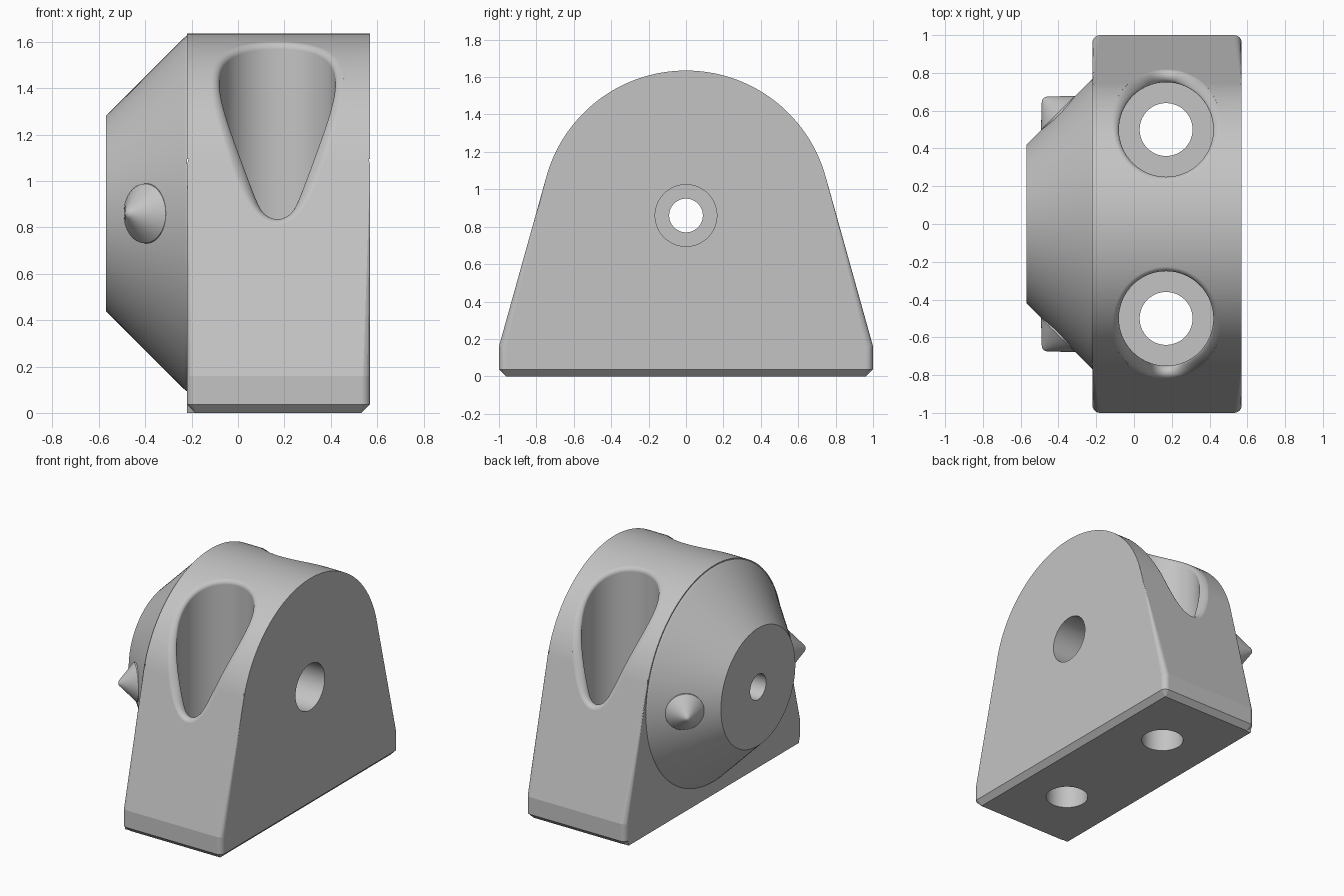
import bpy, bmesh
from math import sin, cos, tan, pi, sqrt, acos, atan2, hypot
from mathutils import Matrix, Vector

old = bpy.data.objects.get("Cube")
if old:
    bpy.data.objects.remove(old)

# Main dimensions
X0, X1 = -0.22, 0.57            # thickness of the block
AXIS_Z, ARC = 0.86, 0.775       # centre and radius of the rounded top
KNEE = 0.16                     # height where the sides start to lean
FILLET, SIDES = 0.035, 96
lean = atan2(KNEE - AXIS_Z, 1) + acos(ARC / hypot(1, AXIS_Z - KNEE))
tan_y, tan_z = ARC * cos(lean), AXIS_Z + ARC * sin(lean)

grey = bpy.data.materials.new("plain grey")
grey.use_nodes = True
colour = (0.55, 0.55, 0.55, 1)
grey.diffuse_color = colour
grey.node_tree.nodes["Principled BSDF"].inputs["Base Color"].default_value = colour


def finish(name, bm):
    bmesh.ops.recalc_face_normals(bm, faces=bm.faces[:])
    mesh = bpy.data.meshes.new(name)
    bm.to_mesh(mesh)
    bm.free()
    mesh.materials.append(grey)
    ob = bpy.data.objects.new(name, mesh)
    bpy.context.collection.objects.link(ob)
    return ob


def loft(rings):
    """Skin a list of equal point rings and cap both ends."""
    bm = bmesh.new()
    rows = [[bm.verts.new(p) for p in ring] for ring in rings]
    n = len(rows[0])
    for a, b in zip(rows, rows[1:]):
        for i in range(n):
            j = (i + 1) % n
            bm.faces.new((a[i], a[j], b[j], b[i]))
    bm.faces.new(rows[0])
    bm.faces.new(rows[-1])
    return bm


def lathe(name, profile, origin, direction):
    """Turn (radius, distance) points around a direction."""
    place = Matrix.Translation(origin) @ Vector(direction).to_track_quat('Z', 'Y').to_matrix().to_4x4()
    rings = [[place @ Vector((r * cos(2 * pi * i / SIDES), r * sin(2 * pi * i / SIDES), h))
              for i in range(SIDES)] for r, h in profile]
    return finish(name, loft(rings))


def select_only(ob):
    bpy.ops.object.select_all(action='DESELECT')
    ob.select_set(True)
    bpy.context.view_layer.objects.active = ob


def combine(ob, other, operation):
    mod = ob.modifiers.new("combine", 'BOOLEAN')
    mod.operation, mod.solver, mod.object = operation, 'EXACT', other
    select_only(ob)
    bpy.ops.object.modifier_apply(modifier=mod.name)
    bpy.data.objects.remove(other)


def smooth(ob):
    select_only(ob)
    bpy.ops.object.shade_smooth_by_angle(angle=0.45)


def skin_height(y):
    """Height of the outer skin of the block at y."""
    y = abs(y)
    if y < tan_y:
        return AXIS_Z + sqrt(ARC ** 2 - y ** 2)
    return tan_z + (y - tan_y) * (KNEE - tan_z) / (1 - tan_y)


# Block: arched profile, rounded rims, chamfered foot
steps = 72
arc = [(ARC * cos(a), AXIS_Z + ARC * sin(a))
       for a in (lean + (pi - 2 * lean) * i / steps for i in range(steps + 1))]
outline = [(1, 0), (1, KNEE)] + arc + [(-1, KNEE), (-1, 0)]
bm = loft([[(x, y, z) for y, z in outline] for x in (X0, X1)])
rims = [e for e in bm.edges if abs(e.verts[0].co.x - e.verts[1].co.x) < 1e-5
        and max(v.co.z for v in e.verts) > 1e-5]
bmesh.ops.bevel(bm, geom=rims, offset=0.04, segments=6, profile=0.5, affect='EDGES')
foot = [e for e in bm.edges if max(v.co.z for v in e.verts) < 1e-5]
bmesh.ops.bevel(bm, geom=foot, offset=0.037, segments=1, affect='EDGES', clamp_overlap=False)
block = finish("mount_block", bm)

# Conical hub on the right side
hub = lathe("hub", [(0.42, 0.57), (0.757, 0.233), (0.766, 0.222), (0.772, 0.205), (0.773, 0.18), (0.773, 0)],
            (0, 0, AXIS_Z), (-1, 0, 0))
combine(block, hub, 'UNION')

# Stepped cross bore
bore = lathe("bore_cutter", [(0.09, -0.7), (0.09, -0.15), (0.165, -0.15), (0.165, 0.7)],
             (0, 0, AXIS_Z), (1, 0, 0))
combine(block, bore, 'DIFFERENCE')

# Screw wells: through hole, wide pocket and a rolled lip that follows the skin
HOLE, WELL, FLOOR, WELL_X, WELL_Y = 0.14, 0.25, 0.4, 0.17, 0.5
LIP = 14


def well_column(angle, centre_y):
    """(radius, height) points of the well at one angle."""
    def skin(r):
        return skin_height(centre_y + r * sin(angle))
    top = skin(WELL)
    slope = (skin(WELL + 0.01) - top) / 0.01
    corner = acos(-slope / sqrt(1 + slope ** 2))
    reach = FILLET / tan(corner / 2)
    end_r = WELL + reach * sin(corner)
    start, mid, end = Vector((WELL, top - reach)), Vector((WELL, top)), Vector((end_r, skin(end_r)))
    column = [(HOLE, -0.2), (HOLE, FLOOR), (WELL, FLOOR)]
    for k in range(LIP + 1):
        t = k / LIP
        a, b, c = (1 - t) ** 2, 2 * t * (1 - t) * sin(corner / 2), t * t
        column.append((start * a + mid * b + end * c) / (a + b + c))
    column += [(end_r + 0.002, skin(end_r) + 0.004), (end_r + 0.002, 2)]
    return column


for side in (-1, 1):
    cy = side * WELL_Y
    angles = [2 * pi * i / SIDES for i in range(SIDES)]
    columns = [well_column(a, cy) for a in angles]
    rings = [[(WELL_X + p[0] * cos(a), cy + p[0] * sin(a), p[1]) for a, p in zip(angles, ring)]
             for ring in zip(*columns)]
    combine(block, finish("well_cutter", loft(rings)), 'DIFFERENCE')

# Smooth shading with a crease where the sides start to lean
smooth(block)
for e in block.data.edges:
    ends = [block.data.vertices[i].co for i in e.vertices]
    if all(abs(p.z - KNEE) < 0.003 and abs(p.y) > 0.9 for p in ends):
        e.use_edge_sharp = True
weighted = block.modifiers.new("even shading", 'WEIGHTED_NORMAL')
weighted.keep_sharp = True

# Pointed detent studs on the hub, front and back
for name, side in (("front_stud", -1), ("back_stud", 1)):
    stud = lathe(name, [(0.13, -0.02), (0.128, 0.0), (0.02, 0.102), (0.011, 0.108), (0.002, 0.11)],
                 (-0.402, side * 0.588, AXIS_Z), (-1, side, 0))
    smooth(stud)
